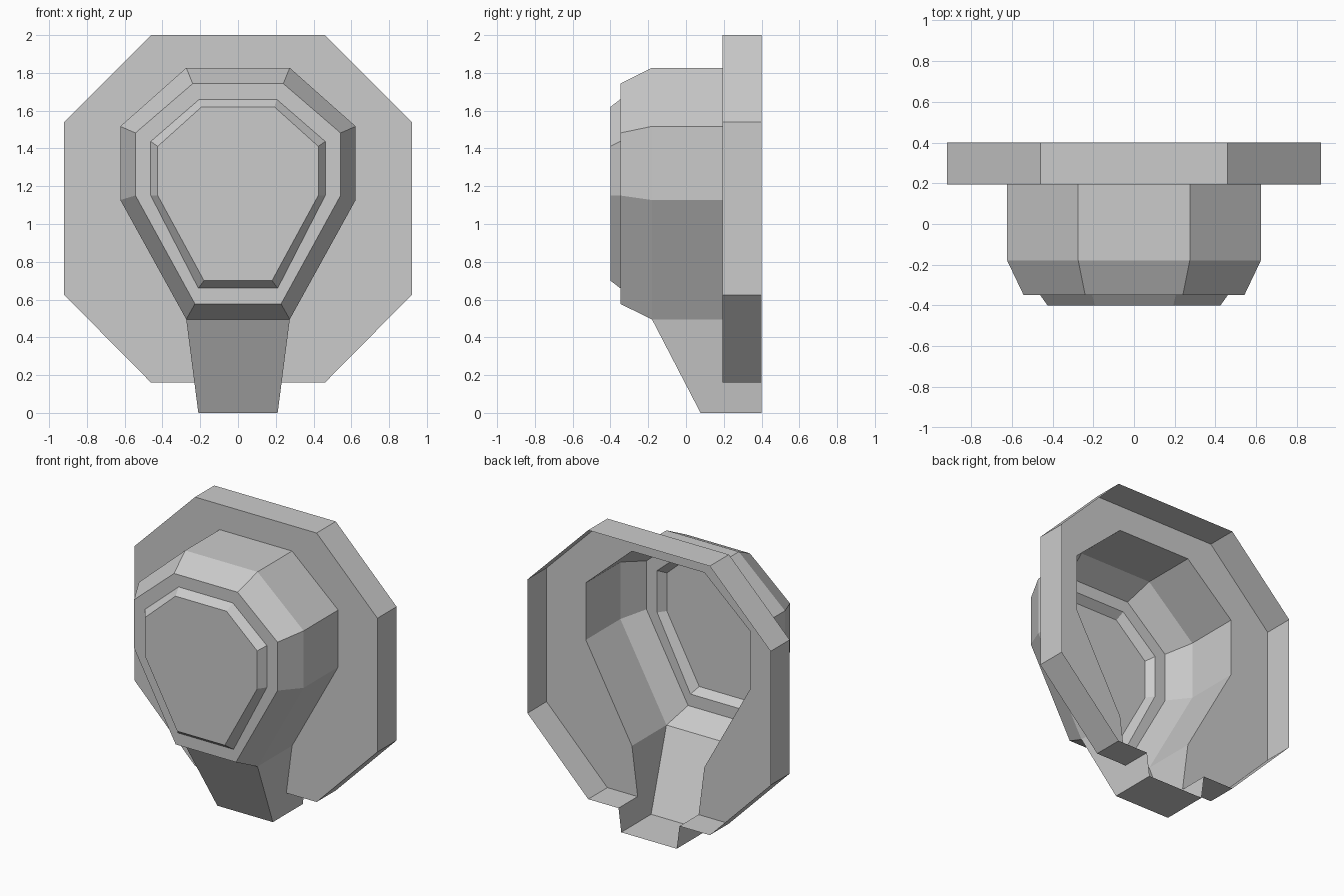
import bpy, bmesh

if "Cube" in bpy.data.objects:
    bpy.data.objects.remove(bpy.data.objects["Cube"])

# Half outlines (x, z) on the +x side, listed from top to bottom
OUTER = [(0.46, 2.0), (0.92, 1.54), (0.92, 0.625), (0.46, 0.16)]
BODY = [(0.274, 1.827), (0.623, 1.517), (0.623, 1.127), (0.274, 0.495)]
CHAMFER = [(0.24, 1.743), (0.543, 1.482), (0.543, 1.151), (0.228, 0.577)]
LIP = [(0.205, 1.66), (0.462, 1.437), (0.462, 1.151), (0.21, 0.66)]
FACE = [(0.193, 1.62), (0.425, 1.411), (0.425, 1.151), (0.18, 0.70)]
BACK_Y, PLATE_Y, BEND_Y, LIP_Y, FRONT_Y = 0.4, 0.193, -0.18, -0.348, -0.4
FOOT_X, FOOT_Y = 0.21, 0.077
BOTTOM = 3  # index of the bottom edge of every outline


def mirrored(half, y):
    """Full outline in the plane at y: right side downwards, left side upwards."""
    return [(x, y, z) for x, z in half] + [(-x, y, z) for x, z in reversed(half)]


def bridge(a, b, skip=()):
    """Quads between two equal closed outlines, leaving out skipped edges."""
    n = len(a)
    return [(a[i], a[(i + 1) % n], b[(i + 1) % n], b[i]) for i in range(n) if i not in skip]


def both_sides(points):
    """One face on the +x side and its mirror image."""
    return [[(s * x, y, z) for x, y, z in points] for s in (1, -1)]


def make(name, faces):
    bm = bmesh.new()
    for face in faces:
        bm.faces.new([bm.verts.new(co) for co in face])
    bmesh.ops.remove_doubles(bm, verts=bm.verts, dist=1e-4)
    bmesh.ops.recalc_face_normals(bm, faces=bm.faces)
    mesh = bpy.data.meshes.new(name)
    bm.to_mesh(mesh)
    bm.free()
    obj = bpy.data.objects.new(name, mesh)
    bpy.context.collection.objects.link(obj)
    return obj


# Octagonal plate: front face with a keyhole opening, and a rim open at the back
neck_x, neck_z = BODY[-1]
edge_x, edge_z = OUTER[-1]
notch_x = FOOT_X + (neck_x - FOOT_X) * edge_z / neck_z
plate = bridge(mirrored(OUTER, PLATE_Y), mirrored(BODY, PLATE_Y), skip=(BOTTOM,))
plate += both_sides([(edge_x, PLATE_Y, edge_z), (neck_x, PLATE_Y, neck_z), (notch_x, PLATE_Y, edge_z)])
plate += bridge(mirrored(OUTER, PLATE_Y), mirrored(OUTER, BACK_Y), skip=(BOTTOM,))
plate += both_sides([(edge_x, PLATE_Y, edge_z), (edge_x, BACK_Y, edge_z),
                     (notch_x, BACK_Y, edge_z), (notch_x, PLATE_Y, edge_z)])
make("back_plate", plate)

# Hollow housing, open at the back, with a chamfer and a raised front panel
rings = [mirrored(BODY, PLATE_Y), mirrored(BODY, BEND_Y), mirrored(CHAMFER, LIP_Y),
         mirrored(LIP, LIP_Y), mirrored(FACE, FRONT_Y)]
housing = bridge(rings[0], rings[1], skip=(BOTTOM,))
for a, b in zip(rings[1:], rings[2:]):
    housing += bridge(a, b)
housing.append(rings[-1])
make("housing", housing)

# Tapered spout below the housing; its walls step back below the plate
spout = [
    [(-neck_x, BEND_Y, neck_z), (neck_x, BEND_Y, neck_z), (FOOT_X, FOOT_Y, 0), (-FOOT_X, FOOT_Y, 0)],
    [(-FOOT_X, FOOT_Y, 0), (FOOT_X, FOOT_Y, 0), (FOOT_X, BACK_Y, 0), (-FOOT_X, BACK_Y, 0)],
]
spout += both_sides([(neck_x, BEND_Y, neck_z), (FOOT_X, FOOT_Y, 0), (FOOT_X, BACK_Y, 0),
                     (notch_x, BACK_Y, edge_z), (notch_x, PLATE_Y, edge_z), (neck_x, PLATE_Y, neck_z)])
make("spout", spout)
